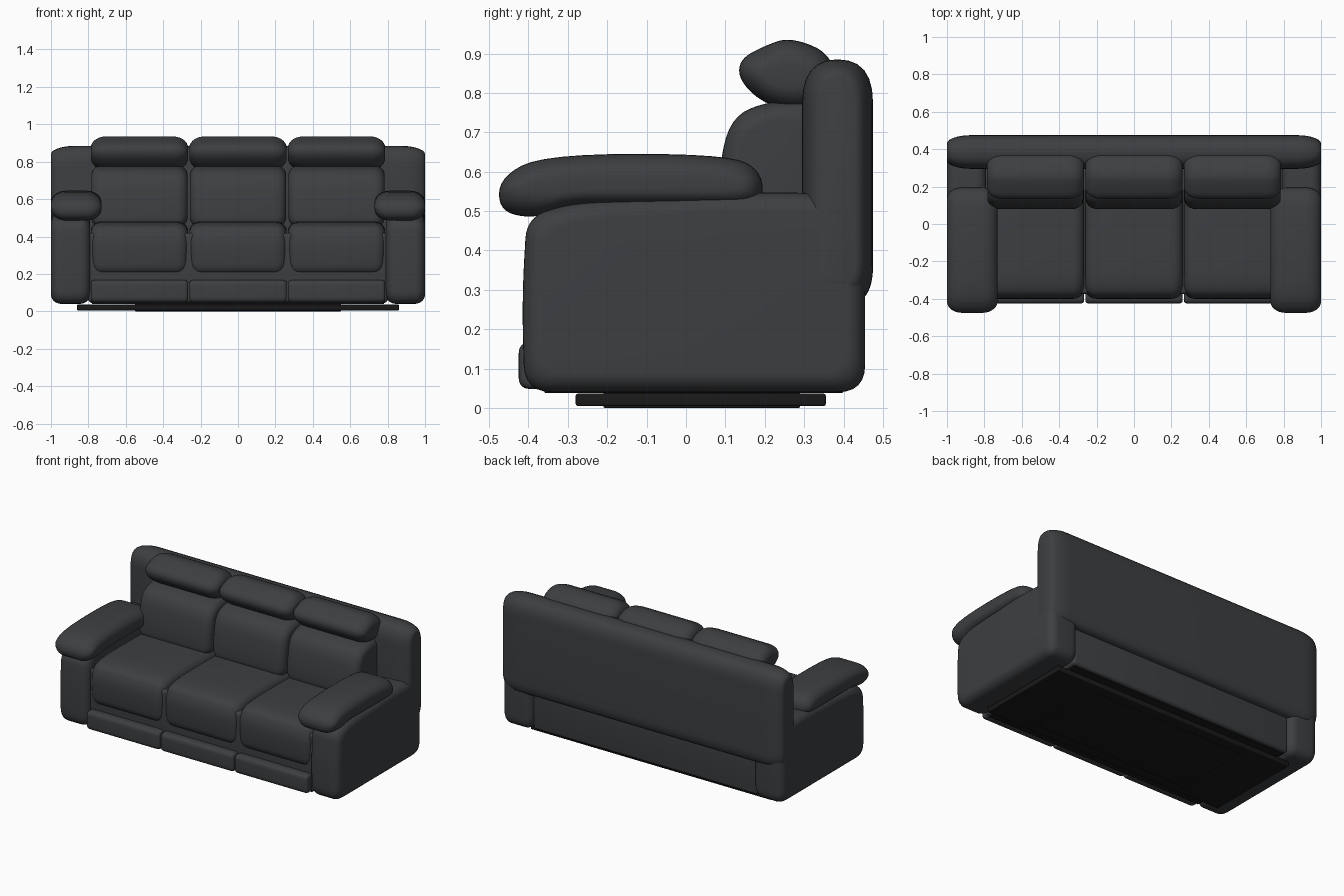
import bpy, bmesh, math
from mathutils import Vector

if "Cube" in bpy.data.objects:
    bpy.data.objects.remove(bpy.data.objects["Cube"])


def material(name, rgb):
    m = bpy.data.materials.new(name)
    m.diffuse_color = (*rgb, 1)
    m.use_nodes = True
    m.node_tree.nodes["Principled BSDF"].inputs["Base Color"].default_value = m.diffuse_color
    return m


LEATHER = material("dark_leather", (0.046, 0.049, 0.053))
BLACK = material("black_base", (0.010, 0.010, 0.011))


def rounded(points, steps=6):
    """Round each corner (y, z[, radius]) of a closed outline."""
    out = []
    n = len(points)
    for i, p in enumerate(points):
        c = Vector(p[:2])
        r = p[2] if len(p) > 2 else 9
        to_prev = Vector(points[i - 1][:2]) - c
        to_next = Vector(points[(i + 1) % n][:2]) - c
        a = c + to_prev.normalized() * min(r, to_prev.length * 0.495)
        b = c + to_next.normalized() * min(r, to_next.length * 0.495)
        for k in range(steps + 1):
            t = k / steps
            out.append(a * (1 - t) ** 2 + c * 2 * t * (1 - t) + b * t * t)
    return out


def pillow(name, x0, x1, points, rx, inset, steps=7, mat=LEATHER):
    """Side outline swept along x, with softly rounded ends."""
    prof = rounded(points)
    ys, zs = [p.x for p in prof], [p.y for p in prof]
    cy, cz = (min(ys) + max(ys)) / 2, (min(zs) + max(zs)) / 2
    hy, hz = (max(ys) - min(ys)) / 2, (max(zs) - min(zs)) / 2
    ends = []
    for i in range(steps + 1):
        a = math.pi / 2 * i / steps
        ends.append((rx * (1 - math.cos(a)), inset * (1 - math.sin(a))))
    stations = [(x0 + d, s) for d, s in ends] + [(x1 - d, s) for d, s in reversed(ends)]
    bm = bmesh.new()
    rings = []
    for x, s in stations:
        ky, kz = 1 - s / hy, 1 - s / hz
        rings.append([bm.verts.new((x, cy + (p.x - cy) * ky, cz + (p.y - cz) * kz)) for p in prof])
    n = len(prof)
    for r0, r1 in zip(rings, rings[1:]):
        for i in range(n):
            j = (i + 1) % n
            bm.faces.new((r0[i], r0[j], r1[j], r1[i]))
    bm.faces.new(rings[0])
    bm.faces.new(rings[-1])
    bmesh.ops.recalc_face_normals(bm, faces=bm.faces)
    return finish(name, bm, mat)


def box(name, lo, hi, bevel, mat=LEATHER):
    bm = bmesh.new()
    bmesh.ops.create_cube(bm, size=1)
    for v in bm.verts:
        v.co = [lo[k] + (v.co[k] + 0.5) * (hi[k] - lo[k]) for k in range(3)]
    bmesh.ops.bevel(bm, geom=bm.edges[:], offset=bevel, segments=4, profile=0.5, affect='EDGES')
    return finish(name, bm, mat)


def finish(name, bm, mat):
    me = bpy.data.meshes.new(name)
    bm.to_mesh(me)
    bm.free()
    me.materials.append(mat)
    ob = bpy.data.objects.new(name, me)
    bpy.context.collection.objects.link(ob)
    return ob


# Base plinth and its slightly deeper centre
box("base_plinth", (-0.86, -0.28, 0.005), (0.86, 0.355, 0.036), 0.005, BLACK)
box("base_centre", (-0.55, -0.21, 0.0), (0.55, 0.29, 0.05), 0.004, BLACK)

# Inner body between the arms
box("body", (-0.80, -0.375, 0.045), (0.80, 0.42, 0.42), 0.02)
box("body_underside", (-0.78, -0.36, 0.038), (0.78, 0.40, 0.06), 0.004, BLACK)

# Full-width backrest
BACK = [(0.295, 0.27, 0.03), (0.295, 0.885, 0.11), (0.475, 0.885, 0.11),
        (0.475, 0.32, 0.04), (0.45, 0.27, 0.03)]
pillow("backrest", -1.0, 1.0, BACK, 0.13, 0.045)

# Arms and their padded tops
ARM = [(-0.41, 0.04, 0.07), (0.455, 0.04, 0.07), (0.455, 0.53, 0.12),
       (0.30, 0.547, 0.05), (0.12, 0.547, 0.05), (-0.30, 0.525, 0.1),
       (-0.405, 0.48, 0.05), (-0.417, 0.27)]
PAD = [(-0.475, 0.50), (-0.475, 0.585), (-0.36, 0.645), (0.11, 0.645),
       (0.195, 0.60), (0.195, 0.51, 0.06), (-0.30, 0.51, 0.06), (-0.39, 0.48)]
for side, s in (("left", -1), ("right", 1)):
    a, b = sorted((s * 0.79, s * 1.0))
    pillow(side + "_arm", a, b, ARM, 0.055, 0.05)
    a, b = sorted((s * 0.73, s * 1.0))
    pillow(side + "_arm_pad", a, b, PAD, 0.08, 0.06)

# Three seats: cushion, back cushion, headrest, footrest
SEAT = [(-0.385, 0.195, 0.06), (-0.40, 0.30), (-0.40, 0.40), (-0.36, 0.475),
        (-0.10, 0.482), (0.28, 0.475, 0.05), (0.28, 0.195, 0.05)]
CUSHION = [(0.08, 0.45, 0.05), (0.08, 0.58), (0.11, 0.74), (0.22, 0.782),
           (0.34, 0.78, 0.04), (0.34, 0.45, 0.04)]
HEAD = [(0.135, 0.83), (0.135, 0.885), (0.20, 0.92), (0.265, 0.942),
        (0.37, 0.90), (0.385, 0.80), (0.30, 0.75), (0.20, 0.77)]
FOOT = [(-0.425, 0.048, 0.03), (-0.425, 0.167, 0.03), (-0.36, 0.167, 0.02), (-0.36, 0.048, 0.02)]
for place, cx in (("left", -0.527), ("middle", 0.0), ("right", 0.527)):
    a, b = cx - 0.26, cx + 0.26
    pillow(place + "_seat_cushion", a, b, SEAT, 0.06, 0.05)
    pillow(place + "_back_cushion", a + 0.003, b - 0.003, CUSHION, 0.06, 0.05)
    pillow(place + "_headrest", a, b, HEAD, 0.08, 0.06)
    pillow(place + "_footrest", a, b, FOOT, 0.02, 0.015, 4)

# Smooth shading throughout
bpy.ops.object.select_all(action='SELECT')
bpy.context.view_layer.objects.active = bpy.data.objects["body"]
bpy.ops.object.shade_smooth_by_angle(angle=math.radians(40))
